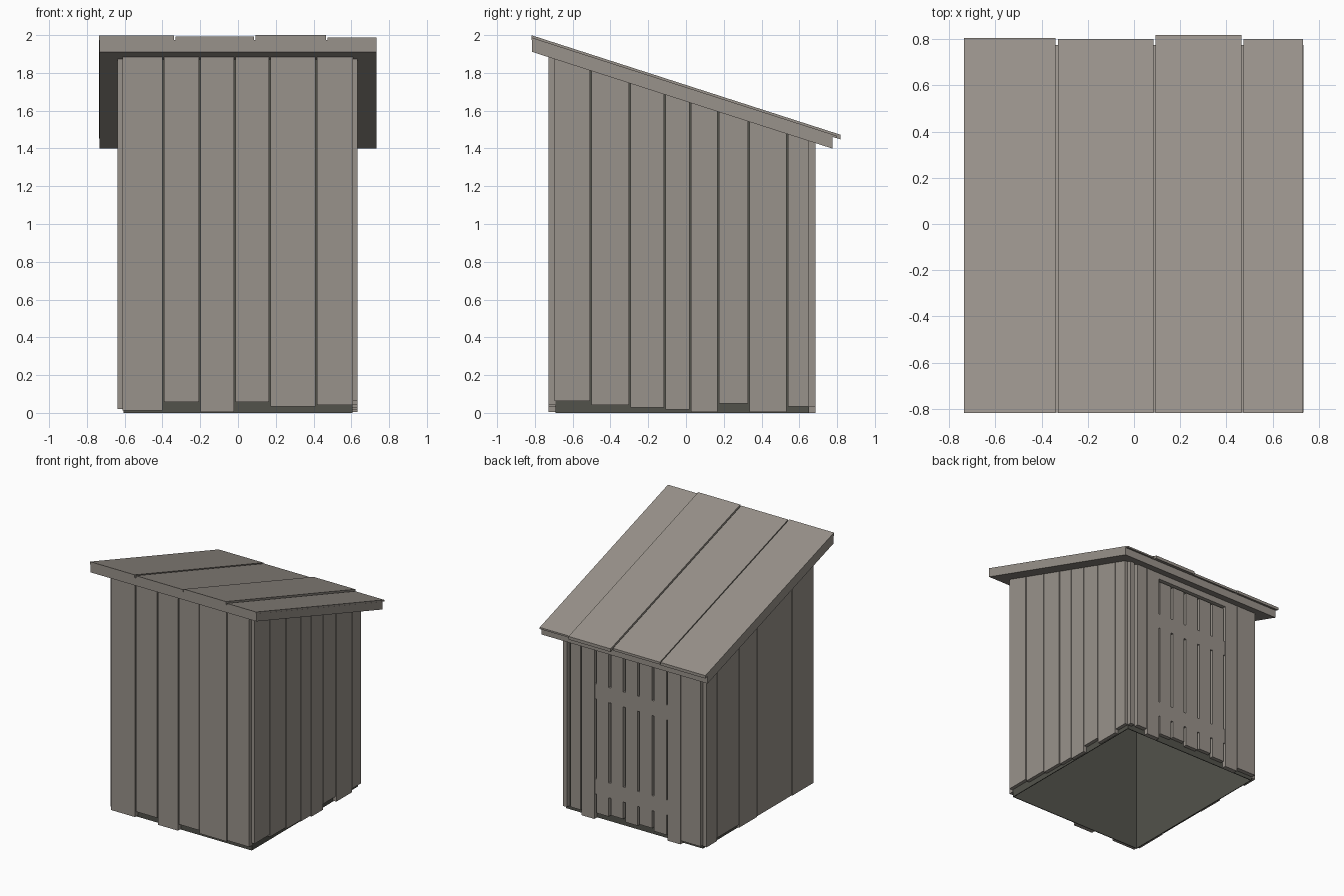
import bpy
import bmesh

if "Cube" in bpy.data.objects:
    bpy.data.objects.remove(bpy.data.objects["Cube"], do_unlink=True)


def material(name, rgb):
    m = bpy.data.materials.new(name)
    m.use_nodes = True
    m.diffuse_color = (*rgb, 1)
    m.node_tree.nodes["Principled BSDF"].inputs["Base Color"].default_value = (*rgb, 1)
    return m


WOOD = material("weathered wood", (0.317, 0.288, 0.256))
DARK = material("dark wood", (0.085, 0.085, 0.07))

HALF_X, FRONT, BACK = 0.605, -0.69, 0.65   # hollow inner shell
SHELL = 0.006                              # shell thickness
SKIN = 0.03                                # door thickness
GAP = 0.008


def eave(y):
    """Height of the sloping roof underside at depth y."""
    return 1.913 - 0.322 * (y + 0.82)


def deck_top(y):
    return eave(y) + 0.062


def add_box(bm, x, y, low, high):
    """Box whose bottom and top are heights or functions of y."""
    def level(h, v):
        return h(v) if callable(h) else h
    bottom, top = [[bm.verts.new((px, py, level(h, py)))
                    for px, py in ((x[0], y[0]), (x[1], y[0]), (x[1], y[1]), (x[0], y[1]))]
                   for h in (low, high)]
    bm.faces.new(bottom[::-1])
    bm.faces.new(top)
    for i in range(4):
        j = (i + 1) % 4
        bm.faces.new((bottom[i], bottom[j], top[j], top[i]))


def build(name, boxes, mat):
    bm = bmesh.new()
    for b in boxes:
        add_box(bm, *b)
    mesh = bpy.data.meshes.new(name)
    bm.to_mesh(mesh)
    bm.free()
    mesh.materials.append(mat)
    ob = bpy.data.objects.new(name, mesh)
    bpy.context.collection.objects.link(ob)


def spans(edges, gap=GAP):
    """Neighbouring plank ranges with a narrow gap between them."""
    return [(a + gap / 2, b - gap / 2) for a, b in zip(edges, edges[1:])]


# Dark inner walls, open underneath, seen through the gaps and along the base
build("inner_walls",
      [((-HALF_X, HALF_X), y, 0, eave)
       for y in ((FRONT, FRONT + SHELL), (BACK - SHELL, BACK))] +
      [(x, (FRONT + SHELL, BACK - SHELL), 0, eave)
       for x in ((-HALF_X, SHELL - HALF_X), (HALF_X - SHELL, HALF_X))], DARK)

# Front cladding
front = zip(spans([-0.615, -0.397, -0.203, -0.017, 0.167, 0.413, 0.612]),
            [0.012, 0.058, 0.005, 0.058, 0.033, 0.043])
build("front_planks", [(x, (FRONT - 0.037, FRONT), z, eave) for x, z in front], WOOD)

# Side cladding
left = zip(spans([-0.70, -0.503, -0.298, -0.113, 0.022, 0.17, 0.333, 0.537, 0.655]),
           [0.063, 0.043, 0.028, 0.018, 0.005, 0.05, 0.005, 0.033])
build("left_planks", [((HALF_X, HALF_X + 0.028), y, z, eave) for y, z in left], WOOD)
right = zip(spans([-0.70, -0.425, 0.015, 0.242, 0.52, 0.655]),
            [0.02, 0.025, 0.02, 0.045, 0.02])
build("right_planks", [((-HALF_X - 0.034, -HALF_X), y, z, eave) for y, z in right], WOOD)

# Back cladding either side of the door
outer = (BACK, BACK + SKIN + 0.005)
back = [((-0.608, -0.437), 0.03), ((-0.43, -0.318), 0), ((0.33, 0.445), 0),
        ((0.452, 0.541), 0.04), ((0.571, 0.608), 0.03)]
build("back_planks", [(x, outer, z, eave) for x, z in back], WOOD)
build("door_header", [((-0.318, 0.33), outer, 1.38, eave)], WOOD)

# Door: upright planks with short rails closing the gaps flush between them
door_y = (BACK, BACK + SKIN)
edges = [-0.314 + 0.128 * i for i in range(6)]
build("door_planks", [(x, door_y, z, 1.36)
                      for x, z in zip(spans(edges, 0.019), [0.04, 0.06, 0.045, 0.065, 0.05])],
      WOOD)
build("door_rails", [((e - 0.0095, e + 0.0095), door_y, z, z + 0.12)
                     for z in (0.2, 0.96) for e in edges], WOOD)

# Roof deck
build("roof_deck", [((-0.733, 0.733), (-0.815, 0.775), eave, deck_top)], WOOD)

# Roof boards with uneven ends
boards = [(-0.735, -0.34, 0.805, 0.085), (-0.33, 0.085, 0.80, 0.081),
          (0.093, 0.465, 0.818, 0.087), (0.474, 0.732, 0.80, 0.075)]
build("roof_boards", [((a, b), (-0.818, end), deck_top, lambda y, t=t: eave(y) + t)
                      for a, b, end, t in boards], WOOD)
